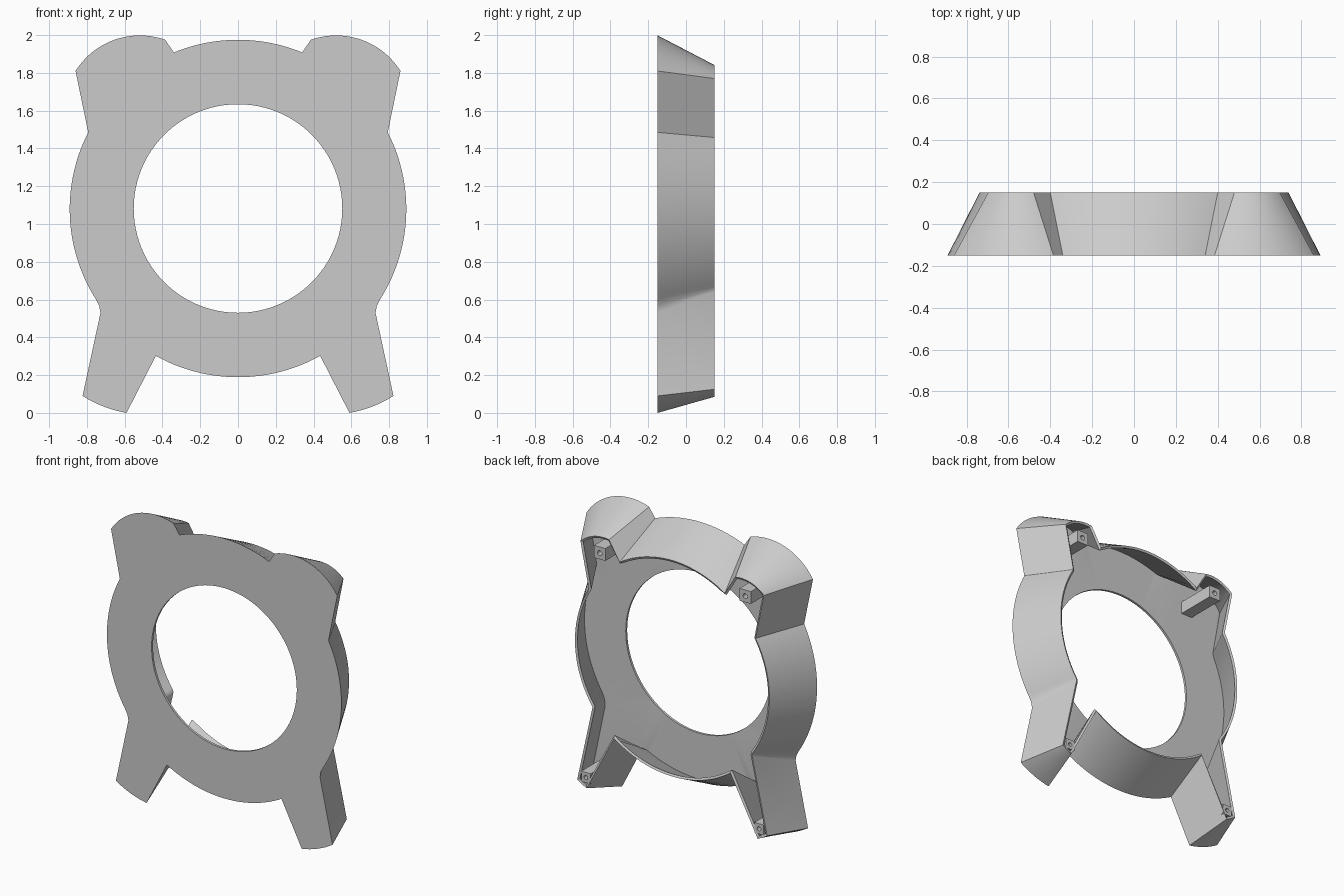
import bpy, bmesh, math
from mathutils import Vector

cube = bpy.data.objects.get("Cube")
if cube:
    bpy.data.objects.remove(cube, do_unlink=True)

DEPTH = 0.15        # half depth of the frame
SKIN = 0.016        # wall thickness
HUB = (0, 1.082)    # centre of the ring

grey = bpy.data.materials.new("plain grey")
grey.use_nodes = True
grey.diffuse_color = (0.6, 0.6, 0.6, 1)
grey.node_tree.nodes["Principled BSDF"].inputs["Base Color"].default_value = (0.6, 0.6, 0.6, 1)


def arc(p, q, centre, steps):
    """Points from p up to, not including, q around a centre."""
    c = Vector(centre)
    a, b = Vector(p) - c, Vector(q) - c
    start = math.atan2(a.y, a.x)
    sweep = (math.atan2(b.y, b.x) - start + math.pi) % math.tau - math.pi
    pts = []
    for i in range(steps):
        t = i / steps
        r = a.length + (b.length - a.length) * t
        ang = start + sweep * t
        pts.append((c.x + r * math.cos(ang), c.y + r * math.sin(ang)))
    return pts


def outline(radius, notch, lobe, shoulder, waist, fillet, foot_out, foot_in, crotch):
    """Closed (x, z) outline, half drawn clockwise and then mirrored."""
    top, bottom = (0, HUB[1] + radius), (0, HUB[1] - radius)
    half = arc(top, notch, HUB, 12) + [notch]
    half += arc(lobe, shoulder, (0.52, 1.597), 20) + [shoulder]
    half += arc(waist, fillet[0], HUB, 30) + fillet
    half += arc(foot_out, foot_in, (0.5, 0.63), 8) + [foot_in]
    half += arc(crotch, bottom, HUB, 14) + [bottom]
    return half + [(-x, z) for x, z in reversed(half[1:-1])]


def loop(bm, pts, y):
    """Closed ring of edges at depth y."""
    verts = [bm.verts.new((x, y, z)) for x, z in pts]
    edges = [bm.edges.new((v, verts[(i + 1) % len(verts)])) for i, v in enumerate(verts)]
    return verts, edges


def wall(bm, a, b):
    """Quads between two rings with equal counts."""
    for i in range(len(a)):
        j = (i + 1) % len(a)
        bm.faces.new((a[i], a[j], b[j], b[i]))


def circle(centre, radius, count):
    return [(centre[0] + radius * math.cos(math.tau * i / count),
             centre[1] + radius * math.sin(math.tau * i / count)) for i in range(count)]


def make(name, bm):
    bmesh.ops.recalc_face_normals(bm, faces=bm.faces)
    mesh = bpy.data.meshes.new(name)
    bm.to_mesh(mesh)
    bm.free()
    mesh.materials.append(grey)
    obj = bpy.data.objects.new(name, mesh)
    bpy.context.collection.objects.link(obj)
    bpy.ops.object.select_all(action="DESELECT")
    obj.select_set(True)
    bpy.context.view_layer.objects.active = obj
    return obj


# Front plate with its round opening and the tapering wall behind it
front = outline(0.893, (0.34, 1.908), (0.385, 1.975), (0.86, 1.81), (0.793, 1.485),
                [(0.753, 0.602), (0.735, 0.568), (0.728, 0.53)],
                (0.823, 0.09), (0.59, 0.0), (0.435, 0.302))
back = outline(0.742, (0.40, 1.705), (0.48, 1.838), (0.697, 1.77), (0.634, 1.458),
               [(0.612, 0.665), (0.606, 0.655), (0.608, 0.642)],
               (0.722, 0.125), (0.65, 0.085), (0.442, 0.482))
bm = bmesh.new()
front_verts, front_edges = loop(bm, front, -DEPTH)
back_verts, _ = loop(bm, back, DEPTH)
_, hole_edges = loop(bm, circle(HUB, 0.552, 96), -DEPTH)
bmesh.ops.triangle_fill(bm, edges=front_edges + hole_edges, use_beauty=True,
                        normal=(0, -1, 0))
wall(bm, front_verts, back_verts)
bmesh.ops.recalc_face_normals(bm, faces=bm.faces)
# The plate must face forward so that the skin grows inward
plate = next(f for f in bm.faces if all(abs(v.co.y + DEPTH) < 1e-5 for v in f.verts))
flip = plate.normal.y > 0
frame = make("frame_shell", bm)
if flip:
    frame.data.flip_normals()
skin = frame.modifiers.new("skin", "SOLIDIFY")
skin.thickness = SKIN
skin.offset = -1
skin.use_even_offset = True
bpy.ops.object.modifier_apply(modifier=skin.name)
bpy.ops.object.shade_smooth_by_angle(angle=math.radians(25))


# Square screw posts with a blind hole in the rear end
def screw_post(name, x, z, size):
    h = size / 2
    square = []
    for cx, cz in ((1, 1), (-1, 1), (-1, -1), (1, -1)):
        # four points per side so that the square matches the hole ring
        square += [(x + h * (cx + (-cz - cx) * k / 4), z + h * (cz + (cx - cz) * k / 4))
                   for k in range(4)]
    hole = circle((x, z), size * 0.2, 16)
    hole = hole[2:] + hole[:2]
    bm = bmesh.new()
    rings = [loop(bm, square, -DEPTH + SKIN / 2)[0], loop(bm, square, DEPTH - 0.003)[0],
             loop(bm, hole, DEPTH - 0.003)[0], loop(bm, hole, 0.05)[0]]
    for a, b in zip(rings, rings[1:]):
        wall(bm, a, b)
    bm.faces.new(rings[0])
    bm.faces.new(rings[-1])
    make(name, bm)


for side, sign in (("left", 1), ("right", -1)):
    screw_post("upper_post_" + side, sign * 0.553, 1.725, 0.085)
    screw_post("lower_post_" + side, sign * 0.658, 0.155, 0.07)
